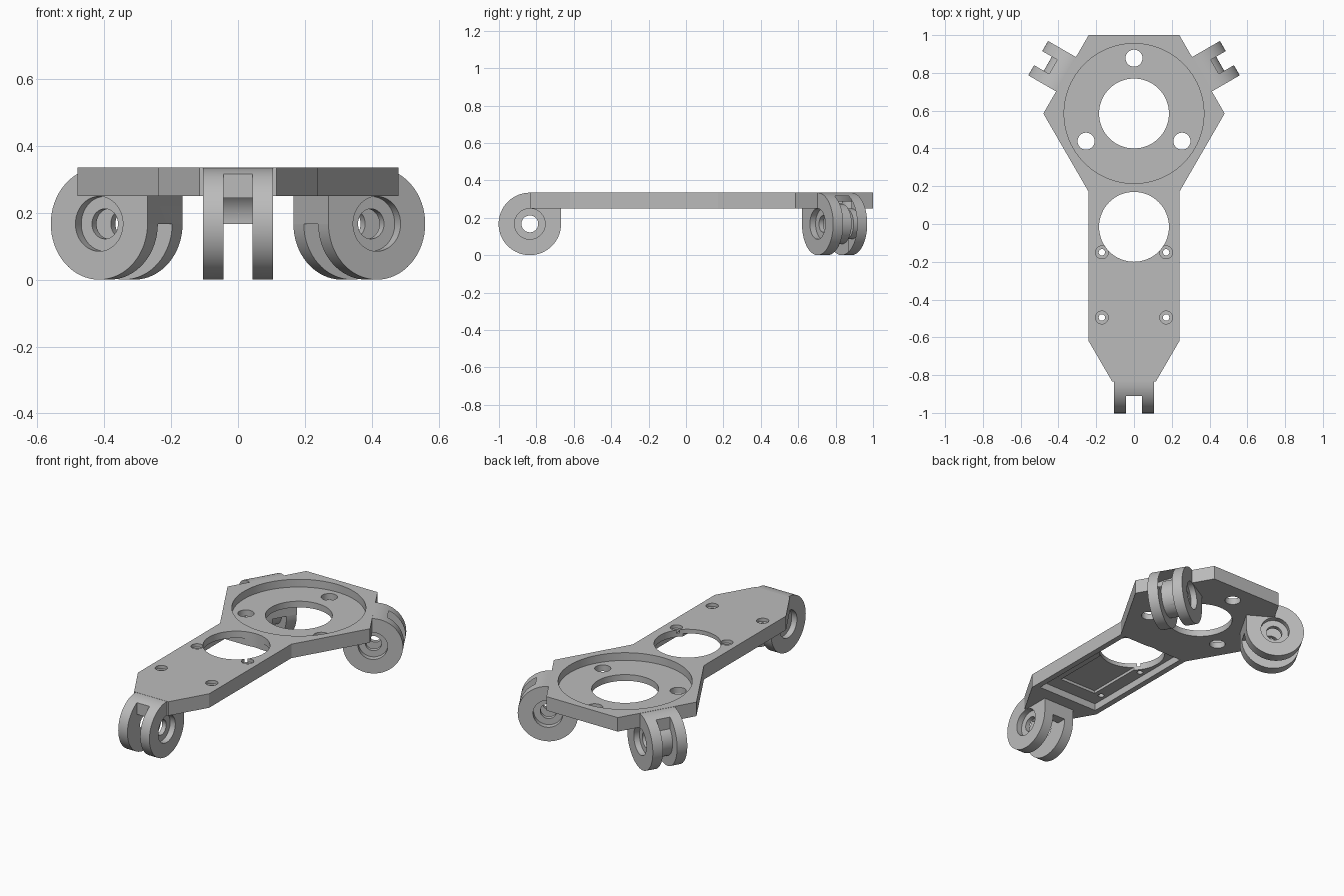
import bpy
import bmesh
from math import radians, sin, cos
from mathutils import Matrix, Vector

cube = bpy.data.objects.get("Cube")
if cube:
    bpy.data.objects.remove(cube, do_unlink=True)

grey = bpy.data.materials.new("plain grey")
grey.use_nodes = True
grey.diffuse_color = (0.5, 0.5, 0.5, 1)
grey.node_tree.nodes["Principled BSDF"].inputs["Base Color"].default_value = (0.5, 0.5, 0.5, 1)


def finish(bm, name):
    mesh = bpy.data.meshes.new(name)
    bmesh.ops.recalc_face_normals(bm, faces=bm.faces)
    bm.to_mesh(mesh)
    bm.free()
    mesh.materials.append(grey)
    obj = bpy.data.objects.new(name, mesh)
    bpy.context.collection.objects.link(obj)
    return obj


def box(name, x, y, z, place=Matrix()):
    """Box from (min, max) ranges."""
    bm = bmesh.new()
    size = [b - a for a, b in (x, y, z)]
    mid = Vector([(a + b) / 2 for a, b in (x, y, z)])
    m = place @ Matrix.Translation(mid) @ Matrix.Diagonal(size + [1])
    bmesh.ops.create_cube(bm, size=1, matrix=m)
    return finish(bm, name)


def cylinder(name, radius, lo, hi, place, sides=64):
    """Cylinder along local z between lo and hi."""
    bm = bmesh.new()
    m = place @ Matrix.Translation((0, 0, (lo + hi) / 2))
    bmesh.ops.create_cone(bm, cap_ends=True, segments=sides, radius1=radius,
                          radius2=radius, depth=hi - lo, matrix=m)
    return finish(bm, name)


def combine(target, tool, operation):
    mod = target.modifiers.new(operation.lower(), "BOOLEAN")
    mod.operation = operation
    mod.solver = "EXACT"
    mod.object = tool
    bpy.context.view_layer.objects.active = target
    bpy.ops.object.modifier_apply(modifier=mod.name)
    bpy.data.objects.remove(tool, do_unlink=True)


def at(x, y):
    return Matrix.Translation((x, y, 0))


BOTTOM, TOP = 0.25, 0.335
HUB_Y = 0.585
AXLE = 0.167          # axle height and lug radius

# Flat plate: hexagonal head, straight arm and tapered tip
half = [(0.24, 1.0), (0.48, HUB_Y), (0.24, 0.17), (0.24, -0.62), (0.115, -0.835)]
outline = half + [(-x, y) for x, y in reversed(half)]
bm = bmesh.new()
face = bm.faces.new([bm.verts.new((x, y, BOTTOM)) for x, y in outline])
side = bmesh.ops.extrude_face_region(bm, geom=[face])
bmesh.ops.translate(bm, vec=(0, 0, TOP - BOTTOM),
                    verts=[v for v in side["geom"] if isinstance(v, bmesh.types.BMVert)])
frame = finish(bm, "mounting_frame")

# Three forked lugs, outward along local -y
reach = 0.419
lugs = [at(0, -0.835)]
for turn in (120, -120):
    a = radians(turn - 90)
    lugs.append(at(reach * cos(a), HUB_Y + reach * sin(a)) @ Matrix.Rotation(radians(turn), 4, "Z"))

for place in lugs:
    axle = place @ Matrix.Translation((0, 0, AXLE)) @ Matrix.Rotation(radians(90), 4, "Y")
    combine(frame, cylinder("lug", AXLE, -0.105, 0.105, axle), "UNION")
    combine(frame, box("lug_web", (-0.105, 0.105), (0, AXLE), (AXLE, 0.26), place), "UNION")

for place in lugs:
    axle = place @ Matrix.Translation((0, 0, AXLE)) @ Matrix.Rotation(radians(90), 4, "Y")
    slot = (-0.043, 0.043)
    # Slot between the fork cheeks
    combine(frame, box("slot_low", slot, (-0.3, 0.2), (-0.1, AXLE), place), "DIFFERENCE")
    combine(frame, box("slot_front", slot, (-0.3, -0.075), (-0.1, 0.5), place), "DIFFERENCE")
    combine(frame, cylinder("slot_round", 0.108, *slot, axle), "DIFFERENCE")
    # Axle hole with a counterbore on each cheek
    combine(frame, cylinder("axle_hole", 0.045, -0.2, 0.2, axle, 40), "DIFFERENCE")
    for lo, hi in ((-0.2, -0.07), (0.07, 0.2)):
        combine(frame, cylinder("counterbore", 0.082, lo, hi, axle), "DIFFERENCE")

# Stepped pocket under the arm
combine(frame, box("pocket", (-0.205, 0.205), (-0.59, 0.165), (0.2, 0.293)), "DIFFERENCE")
combine(frame, box("deep_pocket", (-0.125, 0.125), (-0.5, 0.1), (0.2, 0.31)), "DIFFERENCE")

# Round recess, large openings and head holes
combine(frame, cylinder("recess", 0.37, 0.288, 0.5, at(0, HUB_Y), 96), "DIFFERENCE")
for y in (HUB_Y, -0.015):
    combine(frame, cylinder("opening", 0.185, 0.2, 0.5, at(0, y)), "DIFFERENCE")
for turn in (90, 210, 330):
    a = radians(turn)
    spot = at(0.293 * cos(a), HUB_Y + 0.293 * sin(a))
    combine(frame, cylinder("head_hole", 0.045, 0.2, 0.5, spot, 40), "DIFFERENCE")

# Counterbored screw holes in the arm
for x in (-0.17, 0.17):
    for y in (-0.15, -0.495):
        combine(frame, cylinder("screw_hole", 0.017, 0.2, 0.5, at(x, y), 24), "DIFFERENCE")
        combine(frame, cylinder("screw_seat", 0.034, 0.315, 0.5, at(x, y), 32), "DIFFERENCE")

bpy.ops.object.select_all(action="DESELECT")
frame.select_set(True)
bpy.context.view_layer.objects.active = frame
bpy.ops.object.shade_smooth_by_angle(angle=radians(30))
